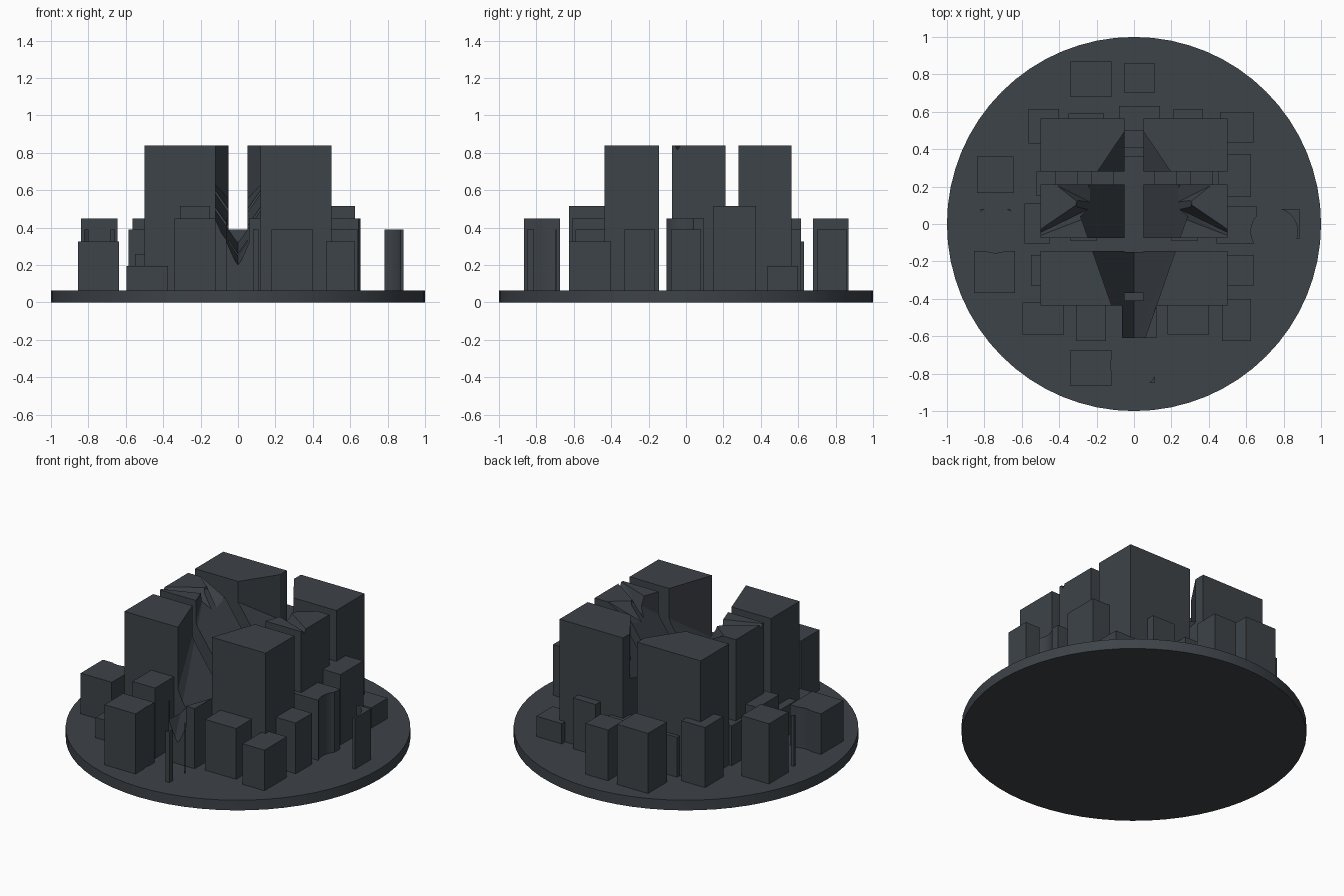
import bpy, bmesh, math

if "Cube" in bpy.data.objects:
    bpy.data.objects.remove(bpy.data.objects["Cube"])

slate = bpy.data.materials.new("dark_slate")
slate.diffuse_color = (0.047, 0.056, 0.066, 1)
slate.use_nodes = True
slate.node_tree.nodes["Principled BSDF"].inputs["Base Color"].default_value = slate.diffuse_color
BASE = 0.065


def add_object(name, bm):
    bmesh.ops.recalc_face_normals(bm, faces=bm.faces)
    me = bpy.data.meshes.new(name)
    bm.to_mesh(me)
    bm.free()
    me.materials.append(slate)
    ob = bpy.data.objects.new(name, me)
    bpy.context.collection.objects.link(ob)
    return ob


def box(name, x0, x1, y0, y1, top):
    bm = bmesh.new()
    bmesh.ops.create_cube(bm, size=1)
    z0 = BASE - 0.01
    for v in bm.verts:
        v.co = ((x0 + x1) / 2 + v.co.x * (x1 - x0),
                (y0 + y1) / 2 + v.co.y * (y1 - y0),
                (z0 + top) / 2 + v.co.z * (top - z0))
    return add_object(name, bm)


def hull(name, points):
    bm = bmesh.new()
    for p in points:
        bm.verts.new(p)
    res = bmesh.ops.convex_hull(bm, input=bm.verts)
    junk = [g for g in res["geom_interior"] if isinstance(g, bmesh.types.BMVert)]
    bmesh.ops.delete(bm, geom=junk, context='VERTS')
    bmesh.ops.dissolve_limit(bm, angle_limit=0.01, verts=bm.verts, edges=bm.edges)
    return add_object(name, bm)


def cylinder(name, x, y, r, z0, z1, sides):
    bm = bmesh.new()
    bmesh.ops.create_cone(bm, cap_ends=True, segments=sides, radius1=r,
                          radius2=r, depth=z1 - z0)
    bmesh.ops.translate(bm, verts=bm.verts, vec=(x, y, (z0 + z1) / 2))
    return add_object(name, bm)


def smooth(ob):
    bpy.ops.object.select_all(action='DESELECT')
    ob.select_set(True)
    bpy.context.view_layer.objects.active = ob
    bpy.ops.object.shade_smooth_by_angle(angle=math.radians(30))


# round ground plate
smooth(cylinder("ground_plate", 0, 0, 1, 0, BASE, 64))

# hull-shaped hollow: vertical walls above a rising V keel
hollow = [(0, -0.65, 0.19), (0, 0.11, 0.40), (0, 0.57, 0.50), (0, 0.57, 0.95)]
for s in (-1, 1):
    hollow += [(s * 0.045, -0.65, 0.29), (s * 0.045, -0.65, 0.95),
               (s * 0.31, 0.11, 0.83), (s * 0.31, 0.11, 0.95)]
crater = [hull("hollow_cutter", hollow)]

# shallow wedge grooves beside the hollow
for s in (-1, 1):
    crater.append(hull("side_groove_cutter", [
        (s * 0.53, -0.06, 0.825), (s * 0.52, -0.03, 0.86), (s * 0.53, -0.08, 0.86),
        (s * 0.30, 0.12, 0.86), (s * 0.27, 0.02, 0.86), (s * 0.22, 0.09, 0.72)]))
    crater.append(hull("rear_groove_cutter", [
        (s * 0.44, 0.22, 0.86), (s * 0.29, 0.10, 0.86), (s * 0.14, 0.22, 0.86),
        (s * 0.20, 0.10, 0.70), (s * 0.25, 0.22, 0.76)]))

# round clearings that bite into the outer buildings
clearings = [cylinder("clearing_cutter", x, y, 0.125, 0.02, 1, 32)
             for x, y in ((0, -0.755), (-0.74, -0.03), (0.75, -0.04))]

cut_by_crater, cut_by_clearing = [], []

# six tall towers
for y0, y1 in ((-0.435, -0.145), (-0.075, 0.21), (0.28, 0.565)):
    for x0, x1 in ((-0.5, -0.05), (0.05, 0.5)):
        cut_by_crater.append(box("tower", x0, x1, y0, y1, 0.84))

# central buildings under the hollow
for b in ((-0.065, 0.12, -0.61, -0.41, 0.45),
          (-0.06, 0.06, -0.37, -0.15, 0.45),
          (-0.06, 0.06, 0.36, 0.41, 0.26)):
    cut_by_crater.append(box("central_building", *b))

# inner ring of buildings
for b in ((-0.595, -0.375, -0.59, -0.42, 0.195),
          (-0.31, -0.15, -0.625, -0.42, 0.515),
          (0.18, 0.40, -0.59, -0.42, 0.39),
          (0.47, 0.625, -0.625, -0.40, 0.325),
          (0.46, 0.64, -0.33, -0.165, 0.39),
          (0.45, 0.625, 0.145, 0.375, 0.515),
          (0.46, 0.64, 0.435, 0.60, 0.195),
          (-0.585, -0.45, -0.105, 0.11, 0.39),
          (-0.55, -0.45, -0.33, -0.165, 0.26),
          (-0.52, -0.42, 0.15, 0.28, 0.32),
          (-0.565, -0.40, 0.43, 0.615, 0.45),
          (-0.35, -0.16, 0.50, 0.59, 0.32),
          (-0.08, 0.14, 0.50, 0.63, 0.325),
          (0.21, 0.37, 0.50, 0.615, 0.39)):
    box("inner_building", *b)

# low buildings showing in the gaps between towers
for s in (-1, 1):
    box("gap_building", s * 0.36 - 0.06, s * 0.36 + 0.06, 0.16, 0.30, 0.3)
    box("gap_building", s * 0.17 - 0.06, s * 0.17 + 0.06, 0.16, 0.30, 0.26)
    box("gap_building", s * 0.27 - 0.07, s * 0.27 + 0.07, -0.09, 0.05, 0.3)

# outer ring of buildings
for b in ((-0.34, -0.12, -0.865, -0.675, 0.45),
          (-0.05, 0.11, -0.85, -0.69, 0.39),
          (-0.82, -0.66, -0.08, 0.08, 0.39),
          (-0.855, -0.635, -0.37, -0.145, 0.325),
          (0.72, 0.885, -0.08, 0.08, 0.39),
          (0.44, 0.655, -0.105, 0.095, 0.45)):
    cut_by_clearing.append(box("outer_building", *b))
for b in ((-0.84, -0.645, 0.165, 0.36, 0.45),
          (-0.34, -0.12, 0.68, 0.87, 0.45),
          (-0.05, 0.11, 0.70, 0.86, 0.39)):
    box("outer_building", *b)

# apply the cuts, then drop the cutters
for targets, cutters in ((cut_by_crater, crater), (cut_by_clearing, clearings)):
    for ob in targets:
        for c in cutters:
            m = ob.modifiers.new("cut", 'BOOLEAN')
            m.operation, m.solver, m.object = 'DIFFERENCE', 'EXACT', c
dg = bpy.context.evaluated_depsgraph_get()
for ob in cut_by_crater + cut_by_clearing:
    me = bpy.data.meshes.new_from_object(ob.evaluated_get(dg))
    ob.modifiers.clear()
    ob.data = me
for c in crater + clearings:
    bpy.data.objects.remove(c)
for ob in cut_by_clearing:
    smooth(ob)
